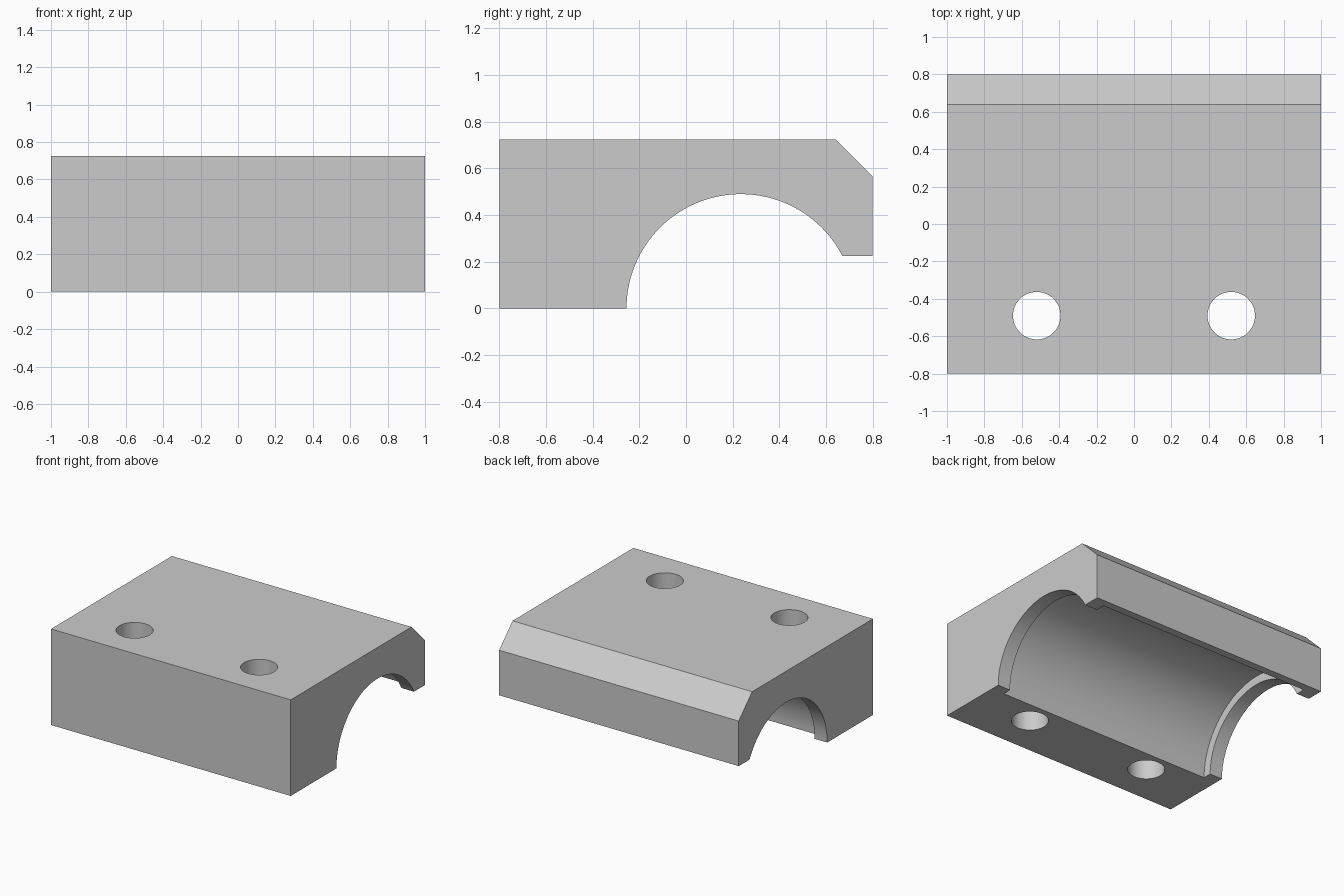
import bpy
import bmesh
from math import pi
from mathutils import Matrix

default_cube = bpy.data.objects.get("Cube")
if default_cube:
    bpy.data.objects.remove(default_cube, do_unlink=True)

HALF_WIDTH = 1.0
BORE_Y = 0.235
BORE_RADIUS = 0.49
RECESS_RADIUS = 0.555
LIP_WIDTH = 0.105

grey = bpy.data.materials.new("plain grey")
grey.use_nodes = True
grey.diffuse_color = (0.6, 0.6, 0.6, 1)
grey.node_tree.nodes["Principled BSDF"].inputs["Base Color"].default_value = grey.diffuse_color


def add_object(name, bm):
    bmesh.ops.recalc_face_normals(bm, faces=bm.faces)
    mesh = bpy.data.meshes.new(name)
    bm.to_mesh(mesh)
    bm.free()
    mesh.materials.append(grey)
    obj = bpy.data.objects.new(name, mesh)
    bpy.context.collection.objects.link(obj)
    return obj


def cylinder(name, radius, length, location, axis="Z", segments=64):
    bm = bmesh.new()
    turn = Matrix.Rotation(pi / 2, 4, "Y") if axis == "X" else Matrix.Identity(4)
    bmesh.ops.create_cone(bm, cap_ends=True, segments=segments, radius1=radius,
                          radius2=radius, depth=length,
                          matrix=Matrix.Translation(location) @ turn)
    obj = add_object(name, bm)
    obj.hide_render = True
    return obj


# Clamp block: side profile with a chamfered back and a short back jaw
profile = [(-0.8, 0), (BORE_Y, 0), (BORE_Y, 0.225), (0.8, 0.225),
           (0.8, 0.565), (0.64, 0.725), (-0.8, 0.725)]
bm = bmesh.new()
side = bm.faces.new([bm.verts.new((-HALF_WIDTH, y, z)) for y, z in profile])
extruded = bmesh.ops.extrude_face_region(bm, geom=[side], use_keep_orig=True)
moved = [v for v in extruded["geom"] if isinstance(v, bmesh.types.BMVert)]
bmesh.ops.translate(bm, verts=moved, vec=(2 * HALF_WIDTH, 0, 0))
block = add_object("clamp_block", bm)

# Through bore, wider recess between the end lips, and two bolt holes
cutters = [
    cylinder("bore_cutter", BORE_RADIUS, 2.4, (0, BORE_Y, 0), "X", 128),
    cylinder("recess_cutter", RECESS_RADIUS, 2 * (HALF_WIDTH - LIP_WIDTH),
             (0, BORE_Y, 0), "X", 128),
]
for label, x in (("left", 0.52), ("right", -0.52)):
    cutters.append(cylinder(label + "_bolt_hole_cutter", 0.127, 2, (x, -0.49, 0.4)))

for cutter in cutters:
    cut = block.modifiers.new(cutter.name, "BOOLEAN")
    cut.operation = "DIFFERENCE"
    cut.solver = "EXACT"
    cut.object = cutter

# Keep the cut result and drop the cutters
bpy.context.view_layer.update()
evaluated = block.evaluated_get(bpy.context.evaluated_depsgraph_get())
result = bpy.data.meshes.new_from_object(evaluated)
block.modifiers.clear()
block.data = result
for cutter in cutters:
    bpy.data.objects.remove(cutter, do_unlink=True)

# Smooth the round walls and keep the edges sharp
for obj in bpy.context.selected_objects:
    obj.select_set(False)
block.select_set(True)
bpy.context.view_layer.objects.active = block
bpy.ops.object.shade_smooth_by_angle(angle=pi / 6)
